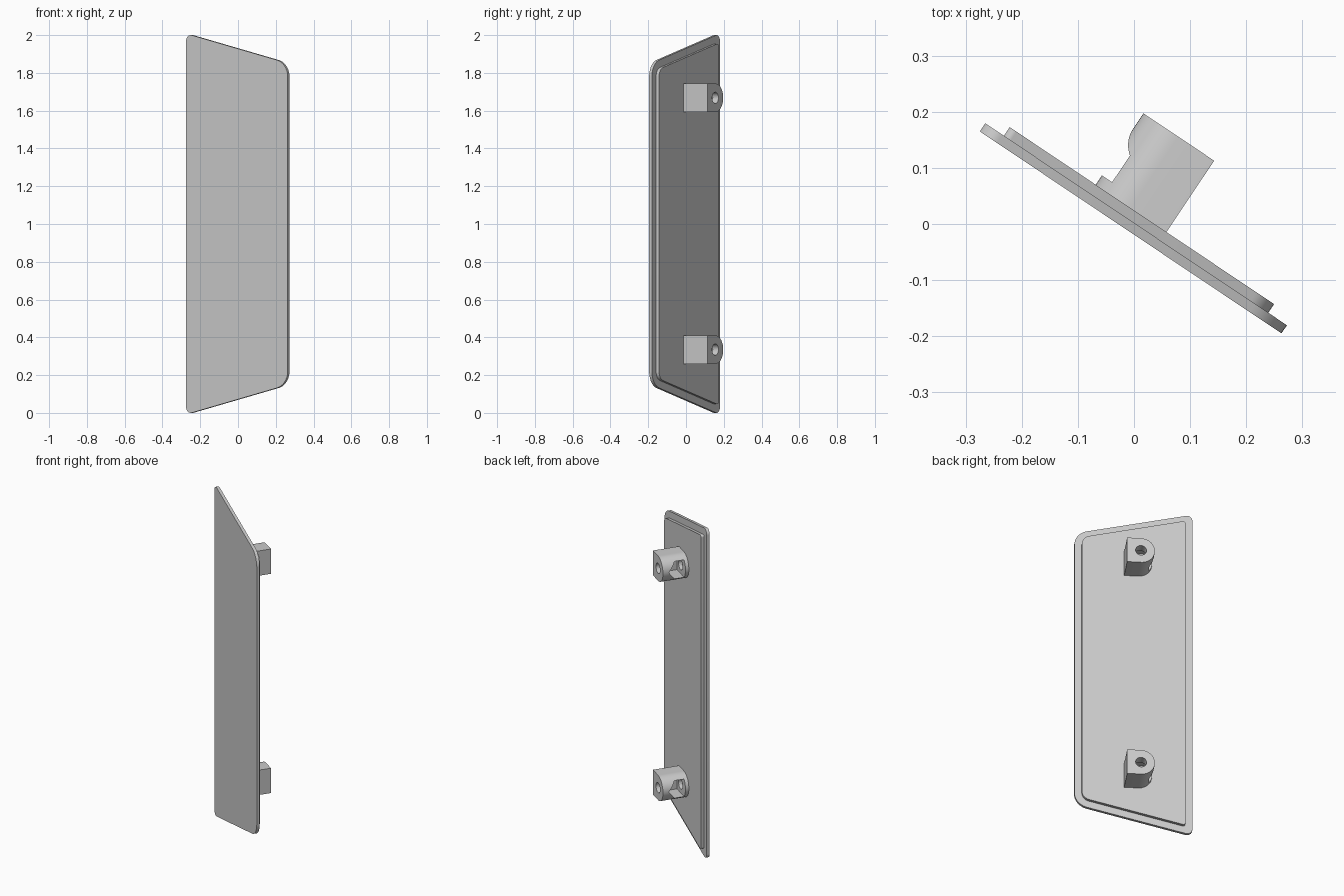
import bpy, bmesh, math
from mathutils import Vector, Matrix

if "Cube" in bpy.data.objects:
    bpy.data.objects.remove(bpy.data.objects["Cube"])

# Plate frame: local x along the plate, local y out of its back, local z up
FRAME = Matrix.Translation((-0.006, -0.015, 0)) @ Matrix.Rotation(math.radians(-33.8), 4, 'Z')


def prism(name, points, offset):
    """Extrude a closed 3D outline by an offset, placed in the plate frame."""
    bm = bmesh.new()
    face = bm.faces.new([bm.verts.new(p) for p in points])
    ext = bmesh.ops.extrude_face_region(bm, geom=[face], use_keep_orig=True)
    moved = [g for g in ext['geom'] if isinstance(g, bmesh.types.BMVert)]
    bmesh.ops.translate(bm, verts=moved, vec=offset)
    bmesh.ops.recalc_face_normals(bm, faces=bm.faces)
    mesh = bpy.data.meshes.new(name)
    bm.to_mesh(mesh)
    bm.free()
    mesh.transform(FRAME)
    ob = bpy.data.objects.new(name, mesh)
    bpy.context.collection.objects.link(ob)
    return ob


def smooth(ob):
    bpy.ops.object.select_all(action='DESELECT')
    ob.select_set(True)
    bpy.context.view_layer.objects.active = ob
    bpy.ops.object.shade_smooth_by_angle(angle=math.radians(30))


def fillet(corners, n=10):
    """Round each (x, z, radius) corner of a convex polygon."""
    out = []
    for i, (x, z, r) in enumerate(corners):
        p = Vector((x, z))
        a = (Vector(corners[i - 1][:2]) - p).normalized()
        b = (Vector(corners[(i + 1) % len(corners)][:2]) - p).normalized()
        half = a.angle(b) / 2
        c = p + (a + b).normalized() * r / math.sin(half)
        start = p + a * r / math.tan(half) - c
        end = p + b * r / math.tan(half) - c
        turn = start.angle_signed(end)
        for k in range(n + 1):
            v = start.copy()
            v.rotate(Matrix.Rotation(-turn * k / n, 2))
            out.append(c + v)
    return out


def panel(name, inset, y0, y1, r_left, r_right):
    slope = 0.242
    left, right = -0.3235 + inset, 0.3235 - inset
    top = lambda x: 2.008 - slope * (x + 0.3235) - inset * math.hypot(1, slope)
    pts = fillet([(left, 2 - top(left), r_left), (right, 2 - top(right), r_right),
                  (right, top(right), r_right), (left, top(left), r_left)])
    smooth(prism(name, [(p.x, y0, p.y) for p in pts], (0, y1 - y0, 0)))


def arc(cx, cz, r, a0, a1, n):
    return [(cx + r * math.cos(math.radians(a0 + (a1 - a0) * k / n)),
             cz + r * math.sin(math.radians(a0 + (a1 - a0) * k / n))) for k in range(n + 1)]


def lug(name, cz):
    # D-shaped block, round towards the tall edge of the plate
    cx, r = -0.0235, 0.0755
    d = [(0.0526, cz - r)] + [(0.0526, cz + r)] + arc(cx, cz, r, 90, 270, 28)
    body = prism(name, [(x, 0.034, z) for x, z in d], (0, 0.155, 0))
    # Bolt hole and gabled side pocket
    ring = arc(cx, cz, 0.03, 0, 360, 28)[:-1]
    hole = prism("hole_cutter", [(x, 0.02, z) for x, z in ring], (0, 0.2, 0))
    w = 0.053
    gable = [(0.056, -w), (0.113, -w), (0.154, 0), (0.113, w), (0.056, w)]
    pocket = prism("pocket_cutter", [(-0.15, y, cz + z) for y, z in gable], (0.18, 0, 0))
    bpy.context.view_layer.objects.active = body
    for cutter in (hole, pocket):
        cutter.hide_render = True
        mod = body.modifiers.new("cut", 'BOOLEAN')
        mod.operation, mod.solver, mod.object = 'DIFFERENCE', 'EXACT', cutter
        bpy.ops.object.modifier_apply(modifier=mod.name)
        bpy.data.objects.remove(cutter)
    smooth(body)


# Front plate and raised inner panel
panel("front_plate", 0.0, 0.0, 0.0175, 0.03, 0.09)
panel("inner_panel", 0.04, 0.0175, 0.036, 0.012, 0.05)

# Mounting lugs on the back
lug("lower_lug", 0.335)
lug("upper_lug", 1.668)
